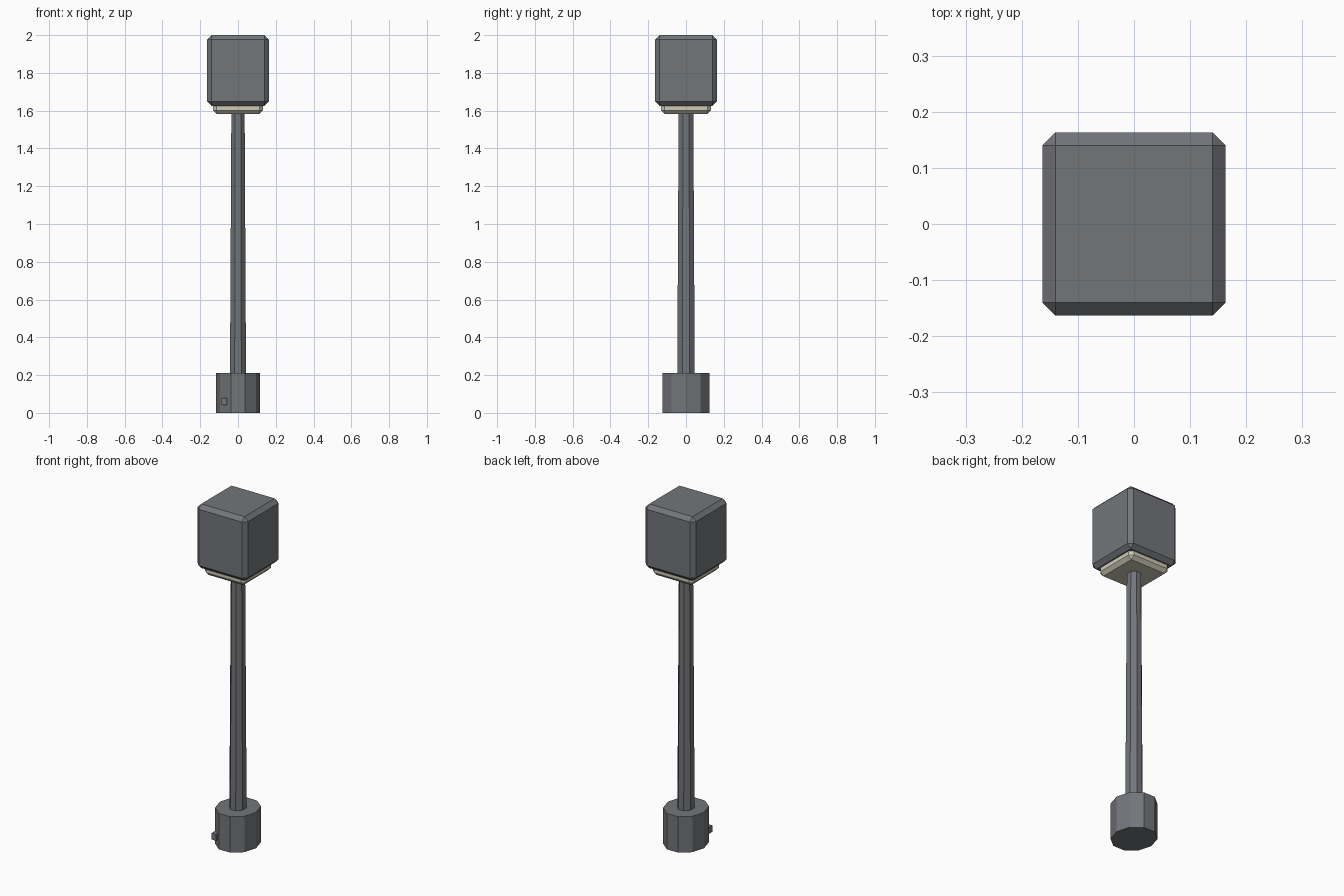
import bpy, bmesh
from math import cos, sin, pi

cube = bpy.data.objects.get("Cube")
if cube:
    bpy.data.objects.remove(cube, do_unlink=True)


def material(name, rgb):
    m = bpy.data.materials.new(name)
    m.use_nodes = True
    m.diffuse_color = (*rgb, 1)
    m.node_tree.nodes["Principled BSDF"].inputs["Base Color"].default_value = (*rgb, 1)
    return m


grey = material("slate_grey", (0.17, 0.18, 0.195))
cream = material("cream", (0.62, 0.60, 0.47))


def finish(name, bm, mat):
    bmesh.ops.recalc_face_normals(bm, faces=bm.faces)
    mesh = bpy.data.meshes.new(name)
    bm.to_mesh(mesh)
    bm.free()
    mesh.materials.append(mat)
    obj = bpy.data.objects.new(name, mesh)
    bpy.context.collection.objects.link(obj)
    return obj


def box(name, low, high, mat, chamfer=0):
    bm = bmesh.new()
    bmesh.ops.create_cube(bm, size=1)
    for v in bm.verts:
        v.co = [(a + b) / 2 + c * (b - a) for a, b, c in zip(low, high, v.co)]
    if chamfer:
        bmesh.ops.bevel(bm, geom=bm.edges[:], offset=chamfer, segments=1,
                        profile=0.5, affect='EDGES')
    return finish(name, bm, mat)


def prism(name, sides, rings, mat, turn=0):
    """Loft of polygon rings given as (z, x radius, y radius)."""
    bm = bmesh.new()
    loops = []
    for z, rx, ry in rings:
        angles = [turn + 2 * pi * i / sides for i in range(sides)]
        loops.append([bm.verts.new((rx * cos(a), ry * sin(a), z)) for a in angles])
    for lower, upper in zip(loops, loops[1:]):
        for i in range(sides):
            j = (i + 1) % sides
            bm.faces.new((lower[i], lower[j], upper[j], upper[i]))
    bm.faces.new(loops[0][::-1])
    bm.faces.new(loops[-1])
    return finish(name, bm, mat)


# Ten-sided pommel with a small stud on its front
prism("pommel", 10, [(0, 0.117, 0.131), (0.21, 0.117, 0.131)], grey)
box("pommel_stud", (-0.087, -0.12, 0.042), (-0.058, -0.06, 0.08), grey)

# Slightly tapered shaft
prism("shaft", 8, [(0.2, 0.046, 0.05), (1.6, 0.038, 0.042)], grey, pi / 8)

# Pale collar under the chamfered head
box("collar", (-0.133, -0.133, 1.582), (0.133, 0.133, 1.68), cream, 0.02)
box("head", (-0.163, -0.163, 1.625), (0.163, 0.163, 2.0), grey, 0.023)
